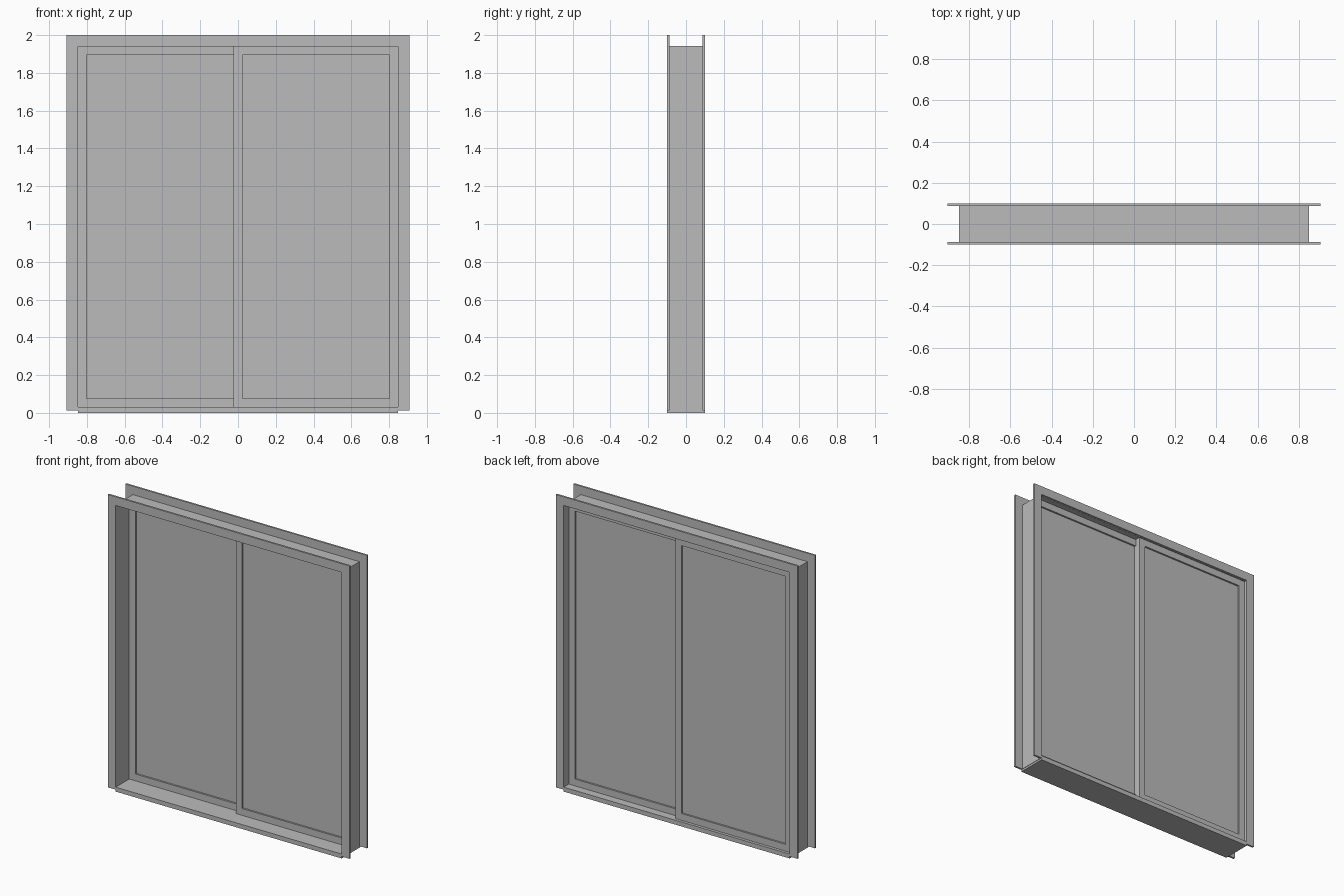
import bpy
import bmesh

if "Cube" in bpy.data.objects:
    bpy.data.objects.remove(bpy.data.objects["Cube"])

grey = bpy.data.materials.new("plain grey")
grey.use_nodes = True
grey.diffuse_color = (0.5, 0.5, 0.5, 1)
grey.node_tree.nodes["Principled BSDF"].inputs["Base Color"].default_value = grey.diffuse_color


def build(name, boxes):
    """One object from boxes given as (x0, x1, y0, y1, z0, z1)."""
    bm = bmesh.new()
    for x0, x1, y0, y1, z0, z1 in boxes:
        made = bmesh.ops.create_cube(bm, size=1)
        for v in made["verts"]:
            v.co.x = x0 if v.co.x < 0 else x1
            v.co.y = y0 if v.co.y < 0 else y1
            v.co.z = z0 if v.co.z < 0 else z1
    mesh = bpy.data.meshes.new(name)
    bm.to_mesh(mesh)
    bm.free()
    mesh.materials.append(grey)
    obj = bpy.data.objects.new(name, mesh)
    bpy.context.collection.objects.link(obj)


def frame(x0, x1, y0, y1, z0, z1, w, bottom=True):
    """Boxes of a rectangular frame with bars of width w."""
    low = z0 + w if bottom else z0
    boxes = [(x0, x0 + w, y0, y1, z0, z1 - w),
             (x1 - w, x1, y0, y1, z0, z1 - w),
             (x0, x1, y0, y1, z1 - w, z1)]
    if bottom:
        boxes = [(a, b, c, d, max(e, low), f) for a, b, c, d, e, f in boxes]
        boxes.append((x0, x1, y0, y1, z0, low))
    return boxes


OUT, IN, TOP, HEAD = 0.907, 0.848, 2.0, 1.94
DEPTH, LINING, SILL, FOOT = 0.1, 0.087, 0.03, 0.013

# Flat trim on both sides of the wall
build("front_trim", frame(-OUT, OUT, -DEPTH, -LINING, FOOT, TOP, OUT - IN, False))
build("back_trim", frame(-OUT, OUT, LINING, DEPTH, FOOT, TOP, OUT - IN, False))

# Thin lining of the opening, and the sill
build("lining", frame(-IN - 0.003, IN + 0.003, -LINING, LINING, FOOT, HEAD + 0.003, 0.003, False))
build("sill", [(-IN, IN, -DEPTH, DEPTH, 0, SILL)])

# Two sliding panels on neighbouring tracks, overlapping in the middle
BAR, LAP, THICK, RECESS = 0.046, 0.023, 0.035, 0.012
for side, x0, x1, y0 in (("right", -IN, LAP, 0.045), ("left", -LAP, IN, 0.01)):
    y1 = y0 + THICK
    build(side + "_panel_frame", frame(x0, x1, y0, y1, SILL, HEAD, BAR))
    build(side + "_pane", [(x0 + BAR, x1 - BAR, y0 + RECESS, y1 - RECESS,
                            SILL + BAR, HEAD - BAR)])
